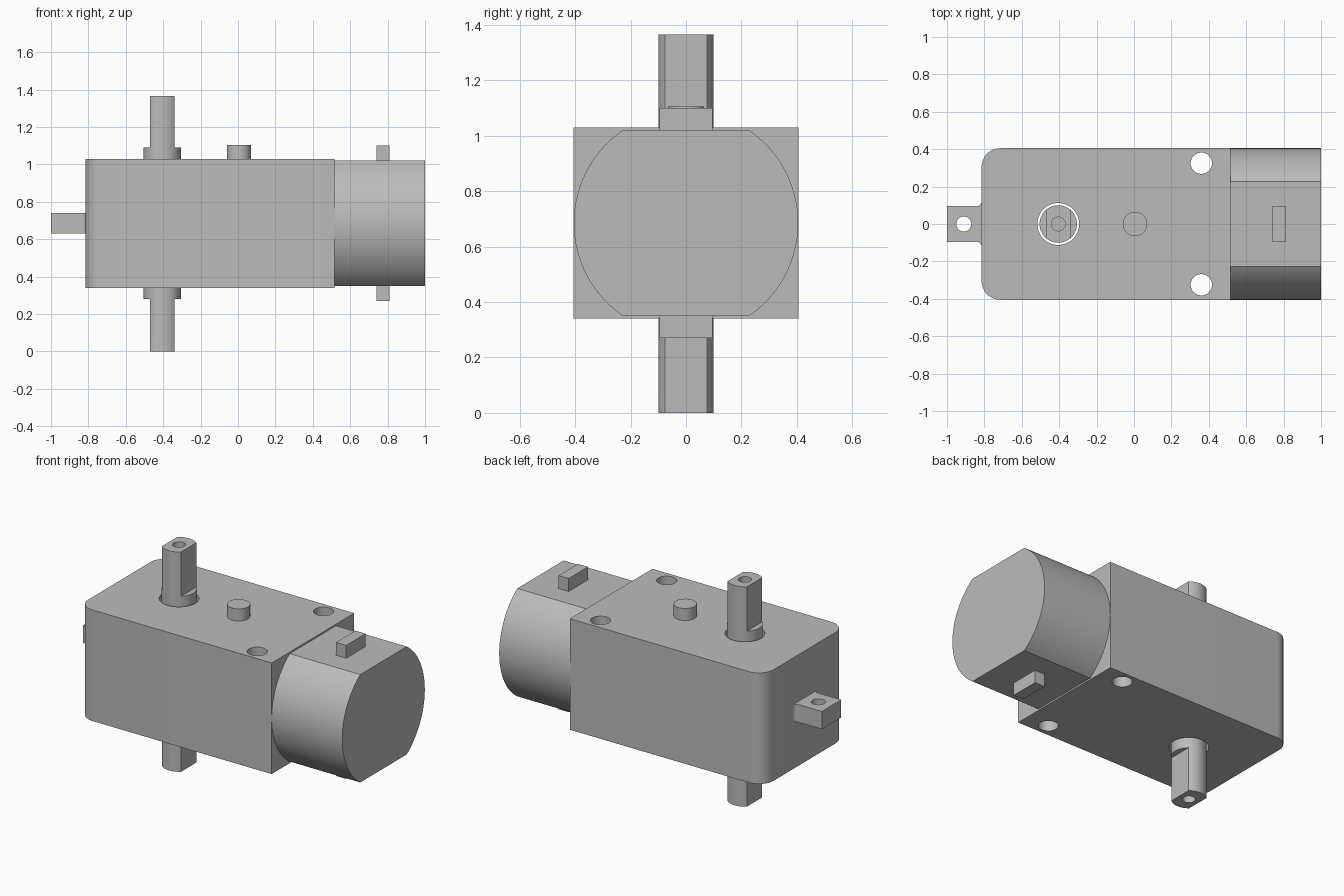
import bpy
import bmesh
from math import sin, cos, pi, asin, radians
from mathutils import Matrix

cube = bpy.data.objects.get("Cube")
if cube:
    bpy.data.objects.remove(cube, do_unlink=True)

grey = bpy.data.materials.new("plain grey")
grey.use_nodes = True
colour = (0.5, 0.5, 0.5, 1)
grey.diffuse_color = colour
grey.node_tree.nodes["Principled BSDF"].inputs["Base Color"].default_value = colour


def arc(cx, cy, r, start, end, steps):
    """Points along an arc, angles in radians."""
    angles = [start + (end - start) * i / steps for i in range(steps + 1)]
    return [(cx + r * cos(a), cy + r * sin(a)) for a in angles]


def circle(cx, cy, r, steps=48):
    return arc(cx, cy, r, 0, 2 * pi, steps)[:-1]


def rect(x0, x1, y):
    return [(x0, -y), (x1, -y), (x1, y), (x0, y)]


def flatted(cx, cy, r, flat, steps=24):
    """Circle with two parallel flats cut at +-flat in x."""
    a = asin(flat / r)
    return (arc(cx, cy, r, pi / 2 - a, pi / 2 + a, steps)
            + arc(cx, cy, r, 1.5 * pi - a, 1.5 * pi + a, steps))


def extrude(name, outline, low, high, along_x=False):
    """Prism from an outline; along_x maps outline (u, v) to (z, y)."""
    bm = bmesh.new()
    face = bm.faces.new([bm.verts.new((u, v, low)) for u, v in outline])
    top = bmesh.ops.extrude_face_region(bm, geom=[face])["geom"]
    verts = [g for g in top if isinstance(g, bmesh.types.BMVert)]
    bmesh.ops.translate(bm, verts=verts, vec=(0, 0, high - low))
    if along_x:
        bm.transform(Matrix(((0, 0, 1, 0), (0, 1, 0, 0), (1, 0, 0, 0), (0, 0, 0, 1))))
    bmesh.ops.recalc_face_normals(bm, faces=bm.faces)
    mesh = bpy.data.meshes.new(name)
    bm.to_mesh(mesh)
    bm.free()
    mesh.materials.append(grey)
    ob = bpy.data.objects.new(name, mesh)
    bpy.context.collection.objects.link(ob)
    return ob


def select(ob):
    bpy.ops.object.select_all(action="DESELECT")
    ob.select_set(True)
    bpy.context.view_layer.objects.active = ob


def combine(ob, tool, operation="DIFFERENCE"):
    """Apply a boolean and discard the tool."""
    mod = ob.modifiers.new("boolean", "BOOLEAN")
    mod.operation, mod.solver, mod.object = operation, "EXACT", tool
    select(ob)
    bpy.ops.object.modifier_apply(modifier=mod.name)
    bpy.data.objects.remove(tool, do_unlink=True)


BOTTOM, TOP, MID = 0.34, 1.03, 0.685
LEFT, JOIN, HALF = -0.815, 0.515, 0.405
SHAFT = -0.405

# Gearbox housing with rounded rear corners, screw holes and shaft bore
r = 0.1
outline = ([(JOIN, -HALF), (JOIN, HALF)]
           + arc(LEFT + r, HALF - r, r, pi / 2, pi, 12)
           + arc(LEFT + r, r - HALF, r, pi, 1.5 * pi, 12))
housing = extrude("gearbox_housing", outline, BOTTOM, TOP)
for x, y, radius in ((0.36, 0.325, 0.057), (0.36, -0.325, 0.057), (SHAFT, 0, 0.112)):
    combine(housing, extrude("cutter", circle(x, y, radius), 0, 1.5))

# Motor can: cylinder along x, flat on top and bottom
motor = extrude("motor_can", flatted(MID, 0, HALF, 0.335, 40), JOIN, 1, along_x=True)

# Motor terminals
terminals = [extrude("terminal_" + n, rect(0.74, 0.81, 0.095), low, high)
             for n, low, high in (("top", 1.02, 1.1), ("bottom", 0.27, 0.35))]

# Double-ended output shaft: flatted ends, round collar, blind end holes
shaft = extrude("output_shaft", flatted(SHAFT, 0, 0.1, 0.066), 0, 1.365)
combine(shaft, extrude("collar", circle(SHAFT, 0, 0.1), 0.28, 1.09), "UNION")
for low, high in ((-0.1, 0.2), (1.165, 1.5)):
    combine(shaft, extrude("cutter", circle(SHAFT, 0, 0.037, 32), low, high))

# Locating peg
peg = extrude("locating_peg", circle(0.005, 0, 0.065), TOP, 1.105)

# Mounting tab with filleted root and a hole
f = 0.025
root = arc(LEFT - f, 0.095 + f, f, -pi / 2, 0, 6)
outline = [(-1, 0.095)] + root + [(x, -y) for x, y in reversed(root)] + [(-1, -0.095)]
tab = extrude("mounting_tab", outline, 0.63, 0.74)
combine(tab, extrude("cutter", circle(-0.91, 0, 0.04, 32), 0.5, 0.9))

for ob in [housing, motor, shaft, peg, tab] + terminals:
    select(ob)
    bpy.ops.object.shade_smooth_by_angle(angle=radians(30))
